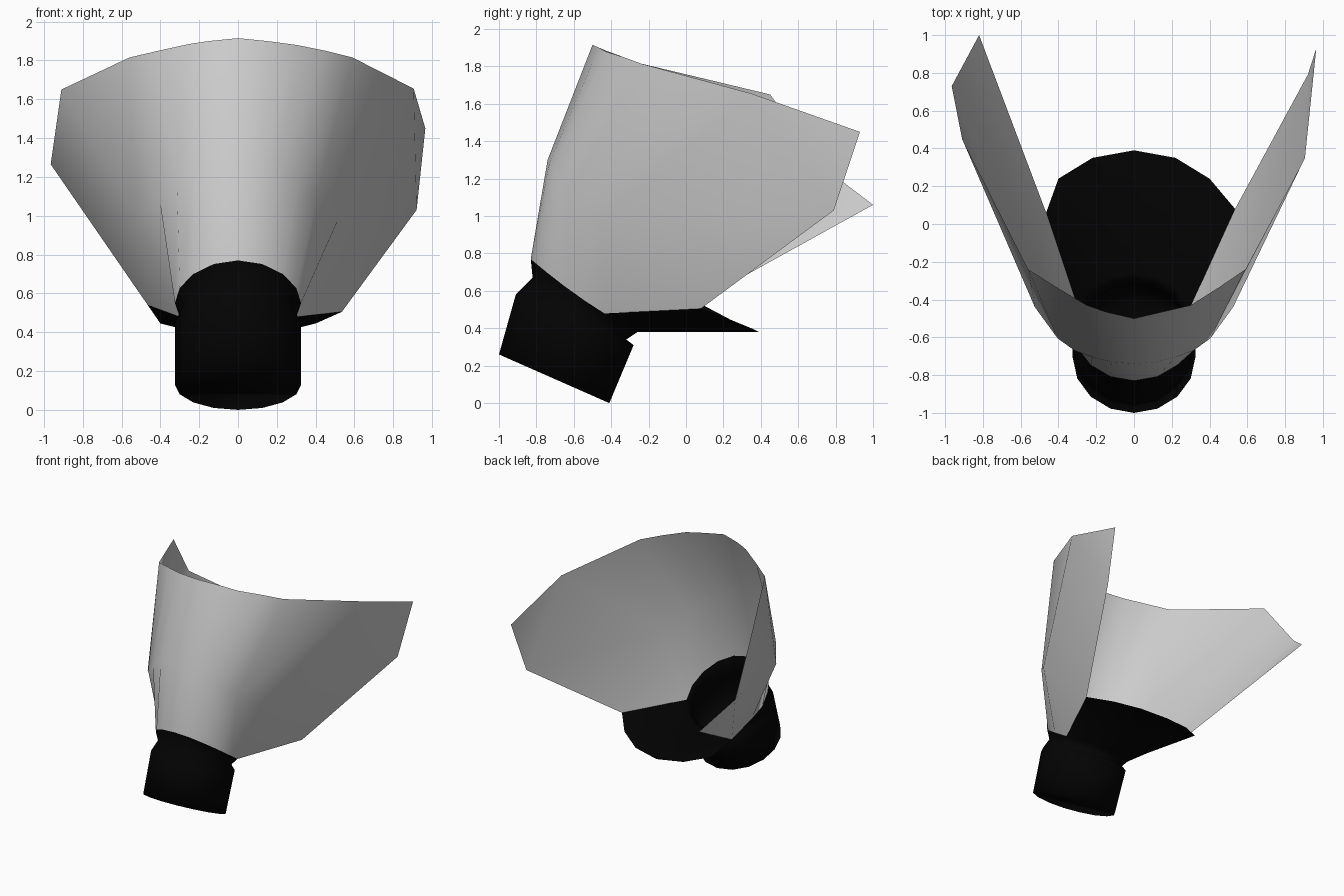
import bpy, math

if "Cube" in bpy.data.objects:
    bpy.data.objects.remove(bpy.data.objects["Cube"])

def make(name, verts, faces, mat=None):
    me = bpy.data.meshes.new(name)
    me.from_pydata(verts, [], faces)
    ob = bpy.data.objects.new(name, me)
    bpy.context.collection.objects.link(ob)
    if mat:
        me.materials.append(mat)
    for p in me.polygons:
        p.use_smooth = True
    return ob

def ring(front, back, rx, sag=0.0, n=16):
    """Tilted circle given its front and back (y, z) points; index 0 is the front."""
    pts = []
    for i in range(n):
        a = 2 * math.pi * i / n
        t = (1 - math.cos(a)) / 2
        pts.append((rx * math.sin(a),
                    front[0] + (back[0] - front[0]) * t,
                    front[1] + (back[1] - front[1]) * t - sag * math.sin(a) ** 2))
    return pts

def mirrored(half, left_changes):
    """Row from left to right; half starts on the centre line."""
    left = [(-x, y, z) for x, y, z in half[1:]]
    for i, p in left_changes.items():
        left[i - 1] = p
    return left[::-1] + half

def strip_faces(a, b, n):
    return [(a + i, a + i + 1, b + i + 1, b + i) for i in range(n - 1)]

black = bpy.data.materials.new("black")
black.diffuse_color = (0.001, 0.001, 0.001, 1)
black.use_nodes = True
black.node_tree.nodes["Principled BSDF"].inputs["Base Color"].default_value = black.diffuse_color

# Socket: tilted tube with a closed base, pinched neck and throat
throat = ring((-0.83, 0.77), (-0.26, 0.38), 0.325, 0.025)
rings = [ring((-1.0, 0.26), (-0.41, 0.0), 0.325),
         ring((-0.91, 0.58), (-0.28, 0.31), 0.325),
         ring((-0.82, 0.67), (-0.32, 0.34), 0.295),
         throat]
verts = [p for r in rings for p in r]
faces = [tuple(range(15, -1, -1))]
for k in range(3):
    for i in range(16):
        j = (i + 1) % 16
        faces.append((k*16 + i, k*16 + j, k*16 + 16 + j, k*16 + 16 + i))

# Rear lip: floor running back from the throat, part of the same moulding
right_end, left_end = (0.535, 0.08, 0.505), (-0.465, 0.06, 0.54)
lip = [right_end, (0.40, 0.24, 0.445), (0.22, 0.35, 0.40), (0, 0.39, 0.38),
       (-0.22, 0.35, 0.40), (-0.40, 0.24, 0.445), left_end]
faces += strip_faces(48 + 5, len(verts), 7)
make("socket_with_rear_lip", verts + lip, faces, black)

# Flared shell: three rows from throat to rim, ends slightly uneven
bottom = mirrored(throat[:6] + [right_end], {6: left_end})
middle = mirrored([(0, -0.74, 1.30), (0.12, -0.73, 1.285), (0.22, -0.705, 1.25),
                   (0.315, -0.67, 1.18), (0.405, -0.605, 1.09), (0.525, -0.44, 1.00),
                   (0.92, 0.79, 1.03)],
                  {6: (-0.82, 1.0, 1.06)})
top = mirrored([(0, -0.50, 1.915), (0.15, -0.465, 1.90), (0.30, -0.43, 1.88),
                (0.45, -0.335, 1.85), (0.59, -0.24, 1.815), (0.905, 0.35, 1.655),
                (0.965, 0.93, 1.45)],
               {2: (-0.25, -0.43, 1.885), 3: (-0.41, -0.335, 1.85), 4: (-0.56, -0.24, 1.815),
                5: (-0.91, 0.45, 1.65), 6: (-0.965, 0.73, 1.265)})
lower, upper = strip_faces(0, 13, 13), strip_faces(13, 26, 13)
# End panels are split along the smoother diagonal
ends = [(0, 1, 14), (0, 14, 26), (0, 26, 13), (14, 27, 26),
        (11, 12, 24), (12, 25, 24), (24, 25, 37), (25, 38, 37)]
make("flared_shell", bottom + middle + top, lower[1:-1] + upper[1:-1] + ends)
